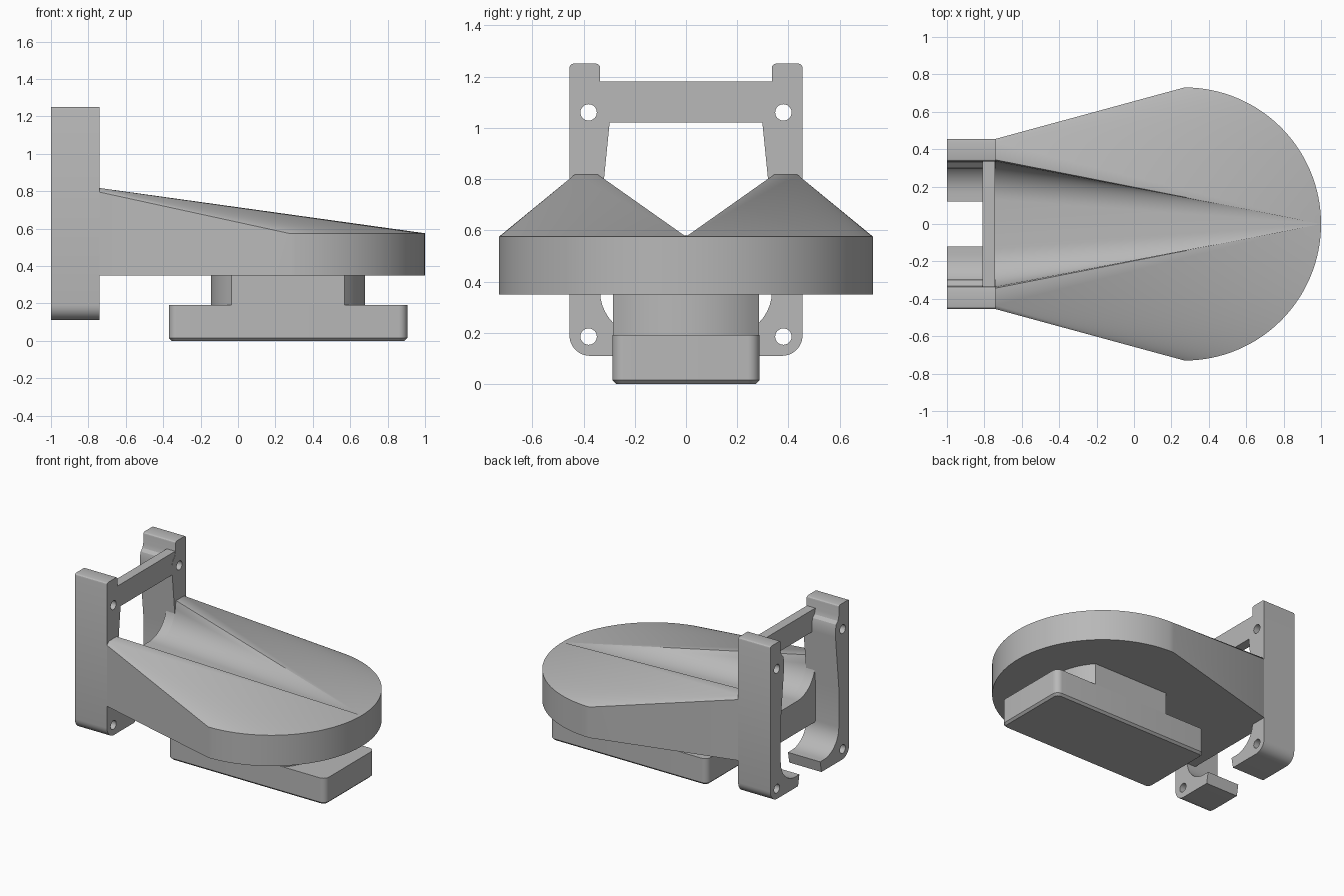
import bpy, bmesh
from math import sin, cos, pi, radians

cube = bpy.data.objects.get("Cube")
if cube:
    bpy.data.objects.remove(cube, do_unlink=True)

grey = bpy.data.materials.new("light_grey")
grey.use_nodes = True
grey.diffuse_color = (0.48, 0.48, 0.48, 1)
grey.node_tree.nodes["Principled BSDF"].inputs["Base Color"].default_value = (0.48, 0.48, 0.48, 1)


def arc(cx, cy, r, a0, a1, n=8):
    """Points along a circular arc, angles in degrees."""
    angles = [radians(a0 + (a1 - a0) * i / n) for i in range(n + 1)]
    return [(cx + r * cos(a), cy + r * sin(a)) for a in angles]


def finish(obj):
    obj.data.materials.clear()
    obj.data.materials.append(grey)
    bpy.ops.object.select_all(action='DESELECT')
    obj.select_set(True)
    bpy.context.view_layer.objects.active = obj
    bpy.ops.object.shade_smooth_by_angle(angle=radians(25))


def prism(name, loops, lo, hi, along_x=False, bevel=0):
    """Extrude closed 2D loops (inner loops become holes) along z, or along x."""
    curve = bpy.data.curves.new(name, 'CURVE')
    curve.dimensions = '2D'
    curve.fill_mode = 'BOTH'
    curve.extrude = (hi - lo) / 2
    for loop in loops:
        spline = curve.splines.new('POLY')
        spline.points.add(len(loop) - 1)
        for point, (u, v) in zip(spline.points, loop):
            point.co = (u, v, 0, 1)
        spline.use_cyclic_u = True
    obj = bpy.data.objects.new(name, curve)
    bpy.context.collection.objects.link(obj)
    mid = (lo + hi) / 2
    if along_x:
        obj.rotation_euler = (pi / 2, 0, pi / 2)
        obj.location.x = mid
    else:
        obj.location.z = mid
    bpy.ops.object.select_all(action='DESELECT')
    obj.select_set(True)
    bpy.context.view_layer.objects.active = obj
    bpy.ops.object.convert(target='MESH')
    obj = bpy.context.view_layer.objects.active
    bm = bmesh.new()
    bm.from_mesh(obj.data)
    bmesh.ops.remove_doubles(bm, verts=bm.verts, dist=0.0001)
    bmesh.ops.recalc_face_normals(bm, faces=bm.faces)
    bm.to_mesh(obj.data)
    bm.free()
    finish(obj)
    return obj


# Clamp posts: upright with an inner lip, a hooked foot and two screw holes
def post_loops(side):
    outline = arc(0.375, 0.19, 0.08, -90, 0)
    outline += arc(0.44, 1.235, 0.015, 0, 90, 3)
    outline += arc(0.35, 1.235, 0.015, 90, 180, 3)
    outline += [(0.335, 1.17), (0.325, 1.14), (0.305, 1.12), (0.297, 1.09),
                (0.297, 1.03), (0.335, 0.65)]
    outline += arc(0.165, 0.36, 0.17, 0, -90, 10)
    outline += [(0.12, 0.19), (0.135, 0.11)]
    holes = [arc(0.38, z, 0.032, 0, 345, 23) for z in (0.185, 1.06)]
    return [[(side * y, z) for y, z in loop] for loop in [outline] + holes]


for side, label in ((1, "back"), (-1, "front")):
    prism(label + "_post", post_loops(side), -1.0, -0.74, along_x=True)

# Crossbar between the posts
prism("crossbar", [[(-0.336, 1.02), (0.336, 1.02), (0.336, 1.18), (-0.336, 1.18)]],
      -0.81, -0.742, along_x=True)

# Rounded trough section shared by the back wall and the body
trough = arc(0.13, 0.785, 0.205, 0, -90, 12)
half = [(0.338, 0.35), (0.338, 0.785)] + trough
prism("back_wall", [half + [(-y, z) for y, z in reversed(half)]], -0.81, -0.74, along_x=True)

# Body: two ridges sloping from the posts down to a round rim
bm = bmesh.new()
BACK, RIM, BASE = -0.74, 0.575, 0.35


def vert(x, y, z):
    return bm.verts.new((x, y, z))


def face(*verts):
    bm.faces.new(verts)


rim_xy = arc(0.27, 0, 0.73, 90, 0, 32)
rim_top = [vert(x, y, RIM) for x, y in rim_xy]
rim_low = [vert(x, y, BASE) for x, y in rim_xy]
apex = rim_top[-1]
mid_low = vert(BACK, 0, BASE)
side_low = vert(BACK, 0.455, BASE)
side_top = vert(BACK, 0.455, 0.795)
ridge_out = vert(BACK, 0.435, 0.817)
ridge_in = vert(BACK, 0.343, 0.817)
channel = [vert(BACK, y, z) for y, z in trough] + [vert(BACK, 0, 0.58)]

face(side_low, side_top, rim_top[0], rim_low[0])
face(side_top, ridge_out, rim_top[0])
for i in range(len(rim_top) - 1):
    face(ridge_out, rim_top[i], rim_top[i + 1])
    face(rim_top[i], rim_low[i], rim_low[i + 1], rim_top[i + 1])
inner = [ridge_in] + channel
face(ridge_out, ridge_in, apex)
for a, b in zip(inner, inner[1:]):
    face(a, b, apex)
face(mid_low, side_low, *rim_low)
face(mid_low, side_low, side_top, ridge_out, *inner)
bmesh.ops.mirror(bm, geom=bm.verts[:] + bm.edges[:] + bm.faces[:], axis='Y', merge_dist=0.0005)
bmesh.ops.recalc_face_normals(bm, faces=bm.faces)
mesh = bpy.data.meshes.new("body")
bm.to_mesh(mesh)
bm.free()
body = bpy.data.objects.new("body", mesh)
bpy.context.collection.objects.link(body)
finish(body)

# Neck: flat sides with bulging ends
neck = arc(0.256, 0, 0.424, 42.2, -42.2, 16) + arc(0.279, 0, 0.424, 222.2, 137.8, 16)
prism("neck", [neck], 0.18, 0.36)


# Foot pad: rounded block with a chamfered underside
def rounded_rect(x0, x1, y, r):
    return (arc(x1 - r, y - r, r, 0, 90) + arc(x0 + r, y - r, r, 90, 180)
            + arc(x0 + r, r - y, r, 180, 270) + arc(x1 - r, r - y, r, 270, 360))


pad = prism("foot_pad", [rounded_rect(-0.37, 0.905, 0.287, 0.045)], 0, 0.192)
bm = bmesh.new()
bm.from_mesh(pad.data)
low = min(v.co.z for v in bm.verts)
rim = [e for e in bm.edges if all(v.co.z < low + 0.001 for v in e.verts)
       and any(abs(f.normal.z) < 0.5 for f in e.link_faces)]
bmesh.ops.bevel(bm, geom=rim, offset=0.015, segments=1, affect='EDGES')
bm.to_mesh(pad.data)
bm.free()
finish(pad)
